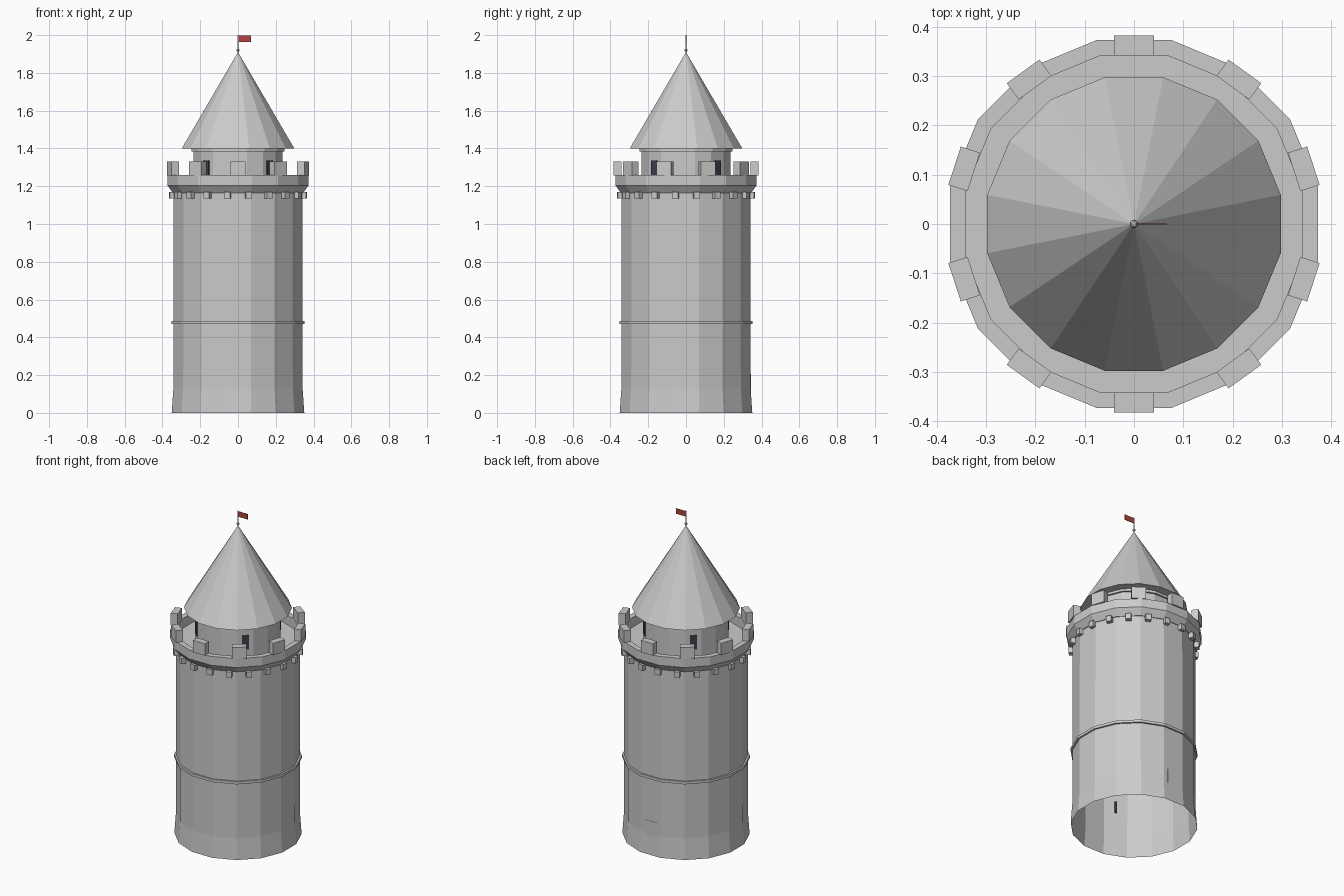
import bpy, bmesh, math
from mathutils import Matrix, Vector

if "Cube" in bpy.data.objects:
    bpy.data.objects.remove(bpy.data.objects["Cube"])

SIDES = 16
FLAT = math.cos(math.pi / SIDES)


def material(name, rgb):
    m = bpy.data.materials.new(name)
    m.diffuse_color = (*rgb, 1)
    m.use_nodes = True
    m.node_tree.nodes["Principled BSDF"].inputs["Base Color"].default_value = m.diffuse_color
    return m


def finish(bm, name, mat=None):
    mesh = bpy.data.meshes.new(name)
    bmesh.ops.recalc_face_normals(bm, faces=bm.faces)
    bm.to_mesh(mesh)
    bm.free()
    ob = bpy.data.objects.new(name, mesh)
    bpy.context.collection.objects.link(ob)
    if mat:
        mesh.materials.append(mat)
    return ob


def lathe(name, profile, sides=SIDES, closed=False, mat=None):
    """Turn (distance to flat, z) points into a faceted ring; radius 0 closes to a tip."""
    bm = bmesh.new()
    rings = []
    for r, z in profile:
        if r == 0:
            rings.append([bm.verts.new((0, 0, z))] * sides)
            continue
        r /= math.cos(math.pi / sides)
        rings.append([bm.verts.new((r * math.cos(a), r * math.sin(a), z))
                      for a in (math.tau * (i + 0.5) / sides for i in range(sides))])
    pairs = list(zip(rings, rings[1:]))
    if closed:
        pairs.append((rings[-1], rings[0]))
    for low, high in pairs:
        for i in range(sides):
            j = (i + 1) % sides
            quad = [low[i], low[j], high[j], high[i]]
            bm.faces.new(list(dict.fromkeys(quad)))
    return finish(bm, name, mat)


def ring_of_boxes(name, angles, r0, r1, width, z0, z1, mat=None):
    """Boxes spanning r0..r1, placed at the given angles in degrees."""
    bm = bmesh.new()
    for a in angles:
        m = (Matrix.Rotation(math.radians(a), 4, 'Z')
             @ Matrix.Translation(((r0 + r1) / 2, 0, (z0 + z1) / 2))
             @ Matrix.Diagonal((r1 - r0, width, z1 - z0, 1)))
        bmesh.ops.create_cube(bm, size=1, matrix=m)
    return finish(bm, name, mat)


dark = material("dark_opening", (0.05, 0.055, 0.08))
red = material("flag_red", (0.45, 0.06, 0.05))

# Main shaft with battered foot, open underneath
lathe("tower_shaft", [(0.351, 0), (0.342, 0.13), (0.341, 1.18)])
lathe("string_course", [(0.338, 0.47), (0.352, 0.47), (0.352, 0.486), (0.338, 0.486)],
      closed=True)

# Flared parapet and its walkway
lathe("parapet", [(0.338, 1.165), (0.345, 1.165), (0.374, 1.205), (0.374, 1.26),
                  (0.342, 1.26), (0.342, 1.2), (0, 1.2)])
ring_of_boxes("merlons", [18 + 36 * i for i in range(10)], 0.342, 0.383, 0.082, 1.258, 1.332)
ring_of_boxes("corbels", [9 + 18 * i for i in range(20)], 0.33, 0.368, 0.032, 1.135, 1.17)

# Upper turret with collar and windows
lathe("turret_drum", [(0.235, 1.2), (0.235, 1.4)])
lathe("turret_collar", [(0.23, 1.385), (0.246, 1.385), (0.246, 1.4), (0.23, 1.4)], closed=True)
ring_of_boxes("turret_windows", [45 + 90 * i for i in range(4)], 0.22, 0.241, 0.04,
              1.25, 1.335, dark)

# Conical roof
lathe("roof", [(0, 1.4), (0.298, 1.4), (0, 1.91)])

# Low rear panel and inner slit barely showing through the wall
ring_of_boxes("rear_panel", [90], 0.325, 0.3435, 0.08, 0.11, 0.205)
ring_of_boxes("inner_slit", [248], 0.328, 0.336, 0.014, 0.27, 0.34, dark)

# Finial, pole and flag
lathe("flag_pole", [(0, 1.89), (0.0035, 1.89), (0.0035, 2.0), (0, 2.0)], sides=8)
lathe("finial", [(0, 1.91), (0.006, 1.914), (0.008, 1.92), (0.006, 1.926), (0, 1.93)], sides=8)
bm = bmesh.new()
bmesh.ops.create_cube(bm, size=1, matrix=Matrix.Translation((0.034, 0, 1.981))
                      @ Matrix.Diagonal((0.067, 0.003, 0.033, 1)))
finish(bm, "flag", red)
